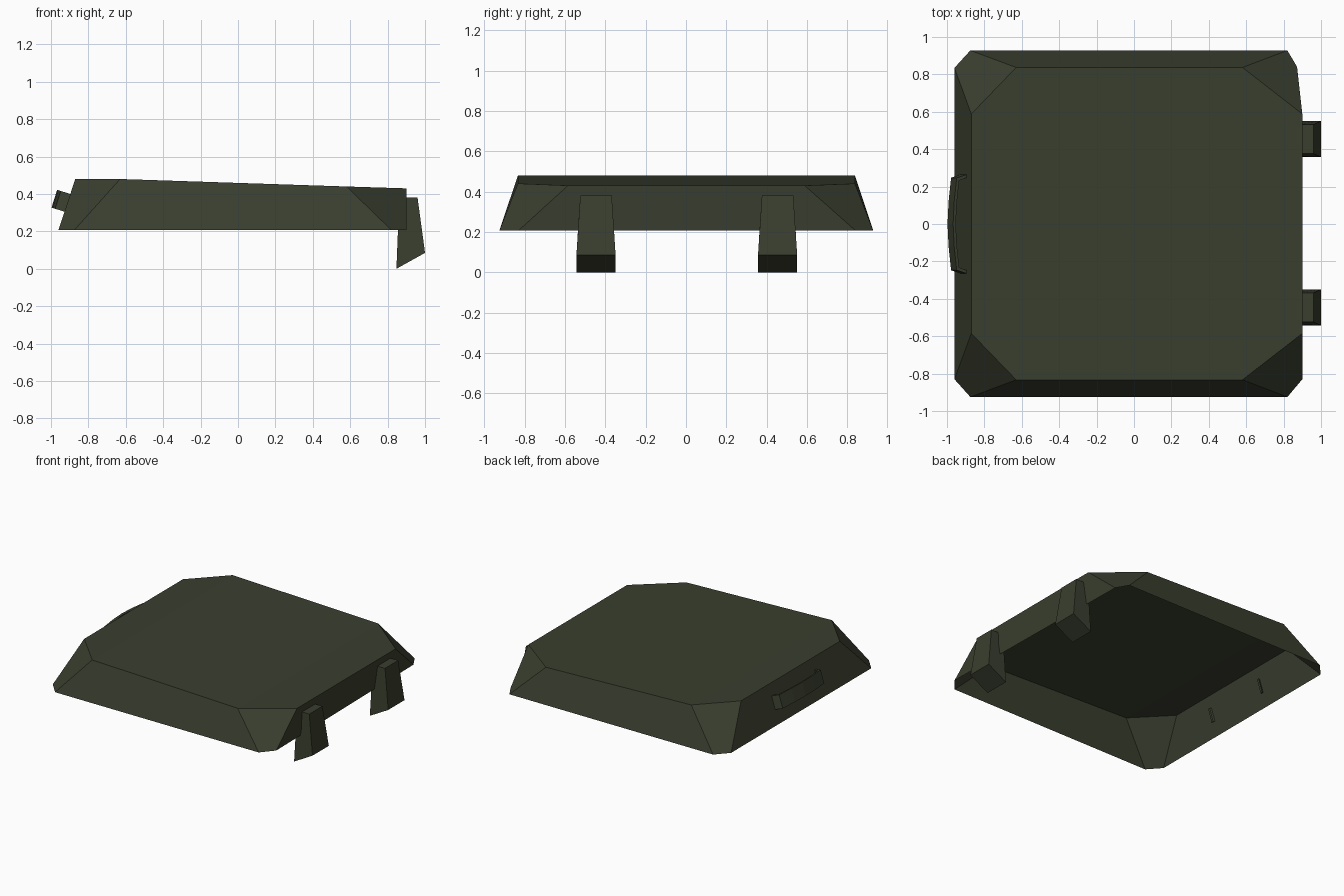
import bpy, bmesh
from mathutils import Vector

if "Cube" in bpy.data.objects:
    bpy.data.objects.remove(bpy.data.objects["Cube"])

olive = bpy.data.materials.new("dark olive paint")
olive.diffuse_color = (0.042, 0.049, 0.028, 1)
olive.use_nodes = True
olive.node_tree.nodes["Principled BSDF"].inputs["Base Color"].default_value = olive.diffuse_color


def finish(name, bm):
    me = bpy.data.meshes.new(name)
    bm.to_mesh(me)
    bm.free()
    me.materials.append(olive)
    ob = bpy.data.objects.new(name, me)
    bpy.context.collection.objects.link(ob)
    return ob


# Hatch cover: thin open shell lofted from the rim up to a sloping roof
rim = [(-0.96, -0.83), (-0.875, -0.925), (0.82, -0.925), (0.90, -0.83),
       (0.872, 0.84), (0.82, 0.928), (-0.875, 0.928), (-0.96, 0.835)]
roof = [(-0.87, -0.585, 0.48), (-0.63, -0.833, 0.48), (0.58, -0.833, 0.44),
        (0.90, -0.585, 0.43), (0.90, 0.588, 0.43), (0.58, 0.837, 0.44),
        (-0.63, 0.837, 0.48), (-0.87, 0.588, 0.48)]
bm = bmesh.new()
low = [bm.verts.new((x, y, 0.207)) for x, y in rim]
high = [bm.verts.new(p) for p in roof]
for i in range(8):
    j = (i + 1) % 8
    bm.faces.new((low[i], low[j], high[j], high[i]))
for ids in ((0, 1, 6, 7), (1, 2, 5, 6), (2, 3, 4, 5)):
    bm.faces.new([high[i] for i in ids])
finish("hatch_cover", bm)

# Hinge hooks: tapered side profile (x, z, half width)
hook = [(0.865, 0.38, 0.078), (0.96, 0.38, 0.078), (1.0, 0.085, 0.097),
        (0.847, 0.005, 0.097), (0.855, 0.20, 0.09)]
for side, yc in (("front", -0.446), ("back", 0.454)):
    bm = bmesh.new()
    a = [bm.verts.new((x, yc - w, max(z - 0.005, 0) if z < 0.01 else z)) for x, z, w in hook]
    b = [bm.verts.new((x, yc + w, max(z - 0.005, 0) if z < 0.01 else z)) for x, z, w in hook]
    bm.faces.new(a)
    bm.faces.new(b[::-1])
    for i in range(5):
        j = (i + 1) % 5
        bm.faces.new((a[i], b[i], b[j], a[j]))
    bmesh.ops.recalc_face_normals(bm, faces=bm.faces)
    finish("hinge_hook_" + side, bm)

# Grab handle: flat band bowed outward from the sloping left wall
# path pairs: (distance out, y) for outer and inner side of the band
outer = [(0.0, 0.268), (0.066, 0.247), (0.08, 0.12), (0.086, 0.0)]
inner = [(0.0, 0.252), (0.052, 0.232), (0.065, 0.115), (0.071, 0.0)]
base = Vector((-0.90, 0, 0.349))
out = Vector((-0.955, 0, 0.297))
half = Vector((0.015, 0, 0.0475))


def full(path):
    return path + [(d, -y) for d, y in path[-2::-1]]


bm = bmesh.new()
rings = []
for (do, yo), (di, yi) in zip(full(outer), full(inner)):
    po = base + out * do + Vector((0, yo, 0))
    pi = base + out * di + Vector((0, yi, 0))
    rings.append([bm.verts.new(p) for p in (po + half, po - half, pi - half, pi + half)])
for r, s in zip(rings, rings[1:]):
    for i in range(4):
        j = (i + 1) % 4
        bm.faces.new((r[i], r[j], s[j], s[i]))
bm.faces.new(rings[0])
bm.faces.new(rings[-1][::-1])
bmesh.ops.recalc_face_normals(bm, faces=bm.faces)
finish("grab_handle", bm)
